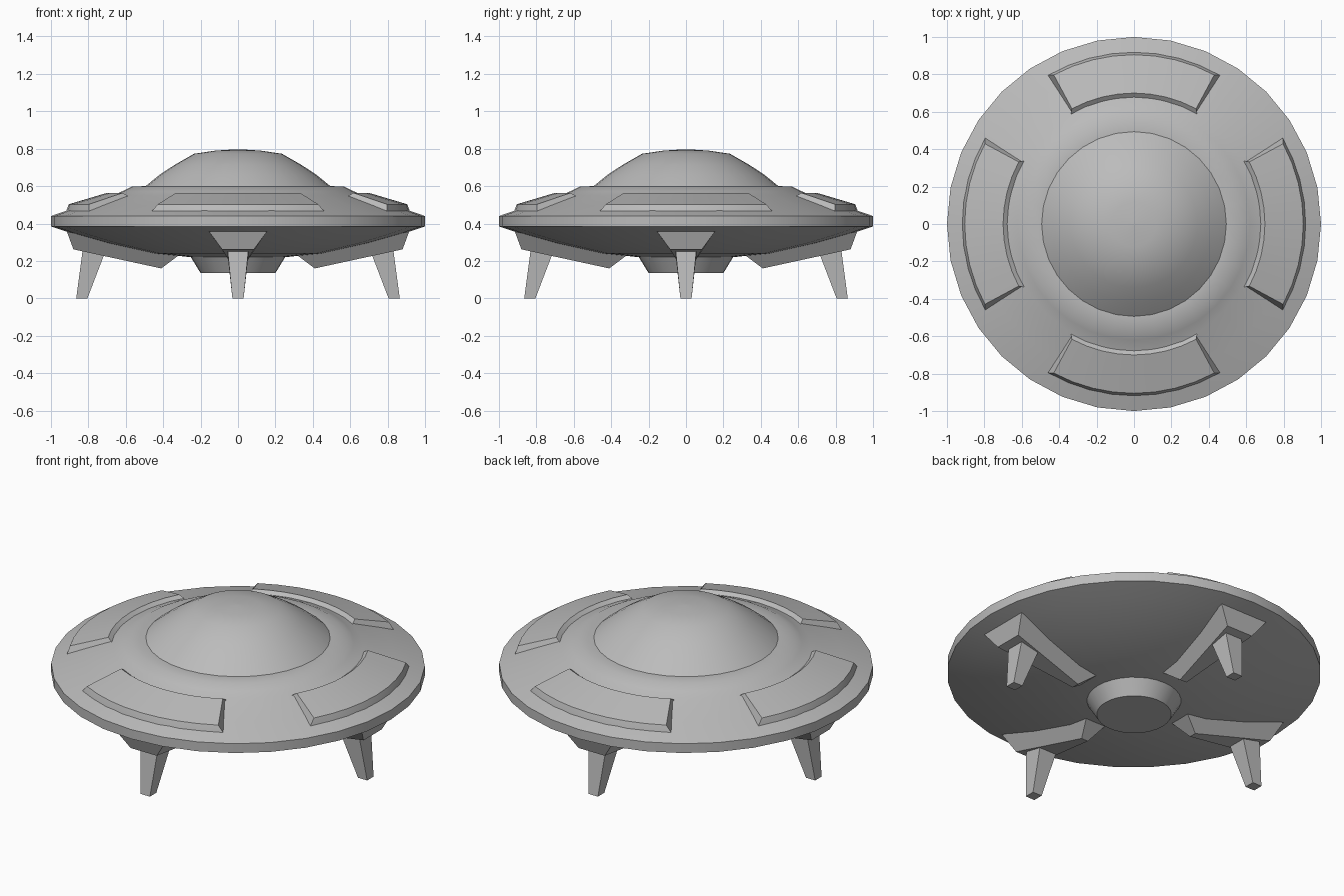
import bpy, bmesh
from math import sin, cos, pi, radians

if "Cube" in bpy.data.objects:
    bpy.data.objects.remove(bpy.data.objects["Cube"])

grey = bpy.data.materials.new("light_grey_metal")
grey.use_nodes = True
colour = (0.5, 0.5, 0.5, 1)
grey.diffuse_color = colour
grey.node_tree.nodes["Principled BSDF"].inputs["Base Color"].default_value = colour


def finish(name, bm, smooth_angle=None):
    bmesh.ops.recalc_face_normals(bm, faces=bm.faces)
    mesh = bpy.data.meshes.new(name)
    bm.to_mesh(mesh)
    bm.free()
    obj = bpy.data.objects.new(name, mesh)
    bpy.context.collection.objects.link(obj)
    mesh.materials.append(grey)
    if smooth_angle:
        bpy.ops.object.select_all(action='DESELECT')
        obj.select_set(True)
        bpy.context.view_layer.objects.active = obj
        bpy.ops.object.shade_smooth_by_angle(angle=radians(smooth_angle))
    return obj


def bridge(bm, rings):
    """Join successive closed rings of vertices and cap both ends."""
    for a, b in zip(rings, rings[1:]):
        for i in range(len(a)):
            j = (i + 1) % len(a)
            bm.faces.new((a[i], a[j], b[j], b[i]))
    bm.faces.new(rings[0])
    bm.faces.new(rings[-1])


def lathe(name, profile, sides=32):
    bm = bmesh.new()
    rings = [[bm.verts.new((r * cos(2 * pi * i / sides), r * sin(2 * pi * i / sides), z))
              for i in range(sides)] for r, z in profile]
    bridge(bm, rings)
    return finish(name, bm, 35)


def loft(name, sections):
    bm = bmesh.new()
    bridge(bm, [[bm.verts.new(p) for p in s] for s in sections])
    return finish(name, bm)


# Saucer hull, dome and lower hub
lathe("saucer_hull", [(0.2, 0.215), (0.45, 0.24), (0.7, 0.295), (0.88, 0.345), (1, 0.385),
                      (1, 0.44), (0.84, 0.495), (0.67, 0.55), (0.62, 0.572),
                      (0.57, 0.597), (0.5, 0.6)])
lathe("dome", [(0.5, 0.595), (0.42, 0.66), (0.34, 0.713), (0.235, 0.773),
               (0.12, 0.79), (0.01, 0.797)])
lathe("lower_hub", [(0.2, 0.135), (0.255, 0.225)])


def panel(name):
    """Curved raised plate with bevelled edges, centred on the front."""
    steps = 8
    bm = bmesh.new()
    rings = []
    for i in range(steps + 1):
        t = 2 * i / steps - 1
        low, high = radians(30) * t, radians(28.3) * t
        section = [(0.925, 0.44, low), (0.918, 0.468, low), (0.905, 0.503, high),
                   (0.70, 0.564, high), (0.675, 0.545, low), (0.67, 0.52, low)]
        rings.append([bm.verts.new((r * sin(a), -r * cos(a), z)) for r, z, a in section])
    bridge(bm, rings)
    return finish(name, bm, 20)


def pod(name):
    """Tapered leg housing beneath the hull."""
    def section(r_top, z_top, w_top, r_low, z_low, w_low):
        return [(-w_top, -r_top, z_top), (w_top, -r_top, z_top),
                (w_low, -r_low, z_low), (-w_low, -r_low, z_low)]
    return loft(name, [section(0.915, 0.357, 0.155, 0.88, 0.262, 0.085),
                       section(0.31, 0.235, 0.07, 0.41, 0.16, 0.022)])


def leg(name):
    """Splayed strut narrowing to a flat foot."""
    def section(outer, inner, w, z_outer, z_inner):
        return [(-w, -outer, z_outer), (w, -outer, z_outer),
                (w, -inner, z_inner), (-w, -inner, z_inner)]
    return loft(name, [section(0.83, 0.715, 0.056, 0.262, 0.235),
                       section(0.865, 0.805, 0.03, 0, 0)])


# Four sets around the hull
for k, side in enumerate(("front", "left", "back", "right")):
    for maker, part in ((panel, "panel"), (pod, "leg_pod"), (leg, "leg")):
        maker(side + "_" + part).rotation_euler.z = k * pi / 2
